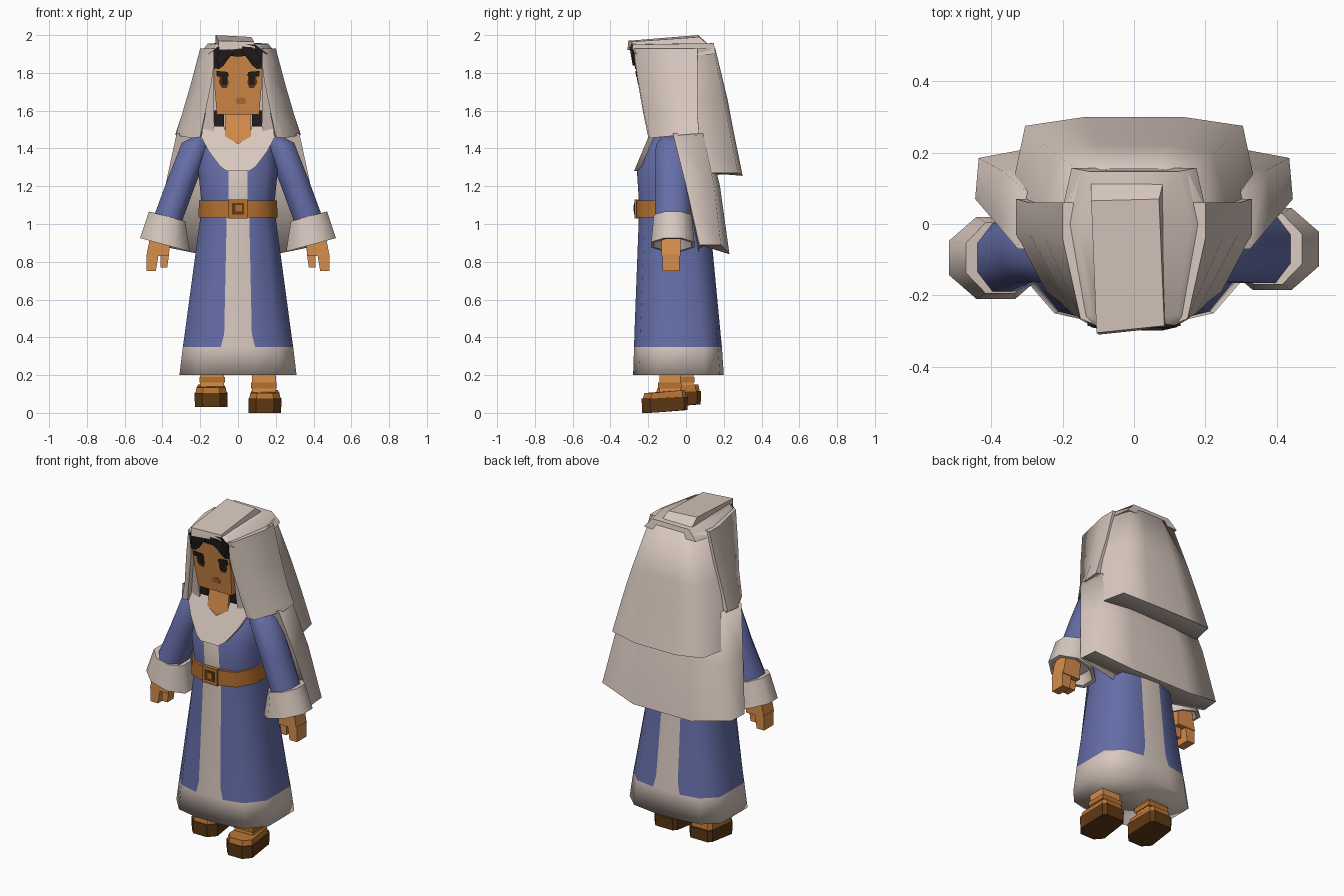
import bpy, bmesh, math
from mathutils import Vector

cube = bpy.data.objects.get("Cube")
if cube:
    bpy.data.objects.remove(cube, do_unlink=True)


def material(name, r, g, b):
    m = bpy.data.materials.new(name)
    m.use_nodes = True
    m.diffuse_color = (r, g, b, 1)
    m.node_tree.nodes["Principled BSDF"].inputs["Base Color"].default_value = (r, g, b, 1)
    return m


cream = material("cream cloth", 0.69, 0.58, 0.52)
blue = material("blue cloth", 0.13, 0.155, 0.39)
skin = material("tan skin", 0.68, 0.27, 0.07)
leather = material("brown leather", 0.47, 0.165, 0.03)
dark = material("dark leather", 0.11, 0.04, 0.007)
black = material("black hair", 0.017, 0.012, 0.012)
lips = material("lip colour", 0.50, 0.15, 0.04)


def loft(name, rings, mats, rule=None, angle=35):
    """Skin closed rings of equal length, with both ends capped."""
    bm = bmesh.new()
    rows = [[bm.verts.new(p) for p in ring] for ring in rings]
    n = len(rows[0])
    for a, b in zip(rows, rows[1:]):
        for i in range(n):
            j = (i + 1) % n
            bm.faces.new((a[i], a[j], b[j], b[i]))
    bm.faces.new(rows[0])
    bm.faces.new(rows[-1])
    bmesh.ops.recalc_face_normals(bm, faces=bm.faces)
    if rule:
        for f in bm.faces:
            f.material_index = rule(f.calc_center_median())
    mesh = bpy.data.meshes.new(name)
    bm.to_mesh(mesh)
    bm.free()
    for m in mats:
        mesh.materials.append(m)
    ob = bpy.data.objects.new(name, mesh)
    bpy.context.collection.objects.link(ob)
    bpy.ops.object.select_all(action='DESELECT')
    ob.select_set(True)
    bpy.context.view_layer.objects.active = ob
    bpy.ops.object.shade_smooth_by_angle(angle=math.radians(angle))


def rect(x0, x1, y0, y1, z):
    return [(x0, y0, z), (x1, y0, z), (x1, y1, z), (x0, y1, z)]


def box(name, x, y, z, mat):
    loft(name, [rect(*x, *y, z[0]), rect(*x, *y, z[1])], [mat])


def plate(name, outline, y_of_z, thick, mat):
    """Front facing outline of (x, z) points laid on a sloping plane."""
    loft(name, [[(x, y_of_z(z) + t, z) for x, z in outline] for t in (0, thick)], [mat])


def mirrored(half):
    """Close a ring from its +x half, listed front to back."""
    return half + [(-x, y, z) for x, y, z in reversed(half)]


def body_ring(w, yf, yb, z, stripe=0.07):
    return mirrored([(stripe, yf, z), (w * .72, yf + .03, z), (w, yf + .13, z),
                     (w, yb - .1, z), (w * .72, yb - .02, z), (stripe, yb, z)])


# Robe with pale hem and front and back stripes
loft("robe", [body_ring(.31, -.28, .20, .20, .09), body_ring(.292, -.275, .19, .35, .09),
              body_ring(.282, -.273, .183, .42, .073),
              body_ring(.20, -.25, .125, 1.03, .06), body_ring(.195, -.25, .12, 1.13, .05),
              body_ring(.21, -.26, .11, 1.28, .05), body_ring(.205, -.18, .08, 1.46, .05),
              body_ring(.13, -.14, .05, 1.50, .04)],
     [blue, cream], lambda c: int(c.z < .35 or abs(c.x) < .01), angle=100)

# Collar yoke with a notched neck
collar_y = lambda z: -.275 + max(z - 1.28, 0) * .42
for s in (-1, 1):
    plate("collar_half", [(s * x, z) for x, z in
          ((0, 1.28), (.06, 1.28), (.095, 1.305), (.155, 1.385), (.195, 1.46), (.185, 1.505),
           (.075, 1.525), (.062, 1.46), (0, 1.425))], collar_y, .03, cream)

# Belt and buckle
loft("belt", [body_ring(.21, -.262, .13, 1.035), body_ring(.206, -.262, .13, 1.125)],
     [leather], angle=60)
box("buckle", (-.05, .05), (-.272, -.25), (1.03, 1.13), leather)
box("buckle_hole", (-.032, .032), (-.275, -.268), (1.05, 1.11), dark)
box("buckle_tongue", (-.012, .02), (-.278, -.27), (1.065, 1.1), leather)


def arm_ring(s, x, z, rx, ry, y=-.07, n=8):
    u = Vector((.965, 0, .26))
    pts = []
    for i in range(n):
        a = math.tau * (i + .5) / n
        p = Vector((x, y, z)) + u * (rx * 1.08 * math.cos(a))
        pts.append((s * p.x, p.y + ry * 1.08 * math.sin(a), p.z))
    return pts


for side, s, hand_y in (("left", 1, -.07), ("right", -1, -.095)):
    # Sleeve and wide cuff
    loft(side + "_sleeve", [arm_ring(s, .18, 1.46, .04, .06), arm_ring(s, .225, 1.41, .075, .09),
                            arm_ring(s, .30, 1.22, .075, .095),
                            arm_ring(s, .37, 1.03, .075, .095, hand_y)], [blue], angle=60)
    loft(side + "_cuff", [arm_ring(s, .372, 1.04, .075, .09, hand_y),
                          arm_ring(s, .375, 1.04, .1, .1, hand_y),
                          arm_ring(s, .387, .89, .137, .115, hand_y),
                          arm_ring(s, .387, .89, .115, .1, hand_y),
                          arm_ring(s, .382, .94, .09, .08, hand_y)], [cream], angle=50)

    # Hand: palm, fingers and thumb
    def limb(name, top, bottom, y0, y1, z0, z1):
        loft(side + name, [rect(s * a, s * b, hand_y + y0, hand_y + y1, z)
                           for (a, b), z in ((bottom, z0), (top, z1))], [skin])
    limb("_palm", (.36, .46), (.365, .485), -.06, .04, .83, .96)
    limb("_fingers", (.42, .485), (.435, .485), -.055, .035, .75, .84)
    limb("_thumb", (.365, .41), (.375, .41), -.05, .01, .77, .84)

    # Leg, foot and sandal; one foot steps forward
    dy, dz = (0, 0) if s > 0 else (.07, .03)
    box(side + "_leg", sorted((s * .075, s * .2)), (-.14 + dy, -.03 + dy), (.08 + dz, .26), skin)
    box(side + "_ankle_strap", sorted((s * .07, s * .205)), (-.147 + dy, -.024 + dy),
        (.13 + dz, .16 + dz), leather)

    def sole(z, grow=0, lift=0):
        pts = ((.095, -.235), (.19, -.235), (.23, -.19), (.22, -.01),
               (.2, .01), (.085, .01), (.065, -.01), (.055, -.19))
        return [(s * (.143 + (x - .143) * (1 + grow)), -.11 + (y + .11) * (1 + grow) + dy,
                 z + dz + (lift if y > -.1 else 0)) for x, y in pts]
    loft(side + "_sandal", [sole(0, -.02, .015), sole(.075, 0, .01)], [dark])
    loft(side + "_foot", [sole(.07, -.04), sole(.105, -.12, .015)], [leather])

# Neck and head
loft("neck", [rect(-.07, .07, -.205, -.05, 1.42), rect(-.065, .065, -.175, -.05, 1.6)], [skin])
face_y = lambda z: -.215 - (z - 1.54) * .165
loft("head", [rect(-.112, .112, face_y(1.58), .02, 1.58), rect(-.124, .124, face_y(1.72), .02, 1.72),
              rect(-.124, .124, face_y(1.92), .02, 1.92)], [skin])

# Face details
for s in (-1, 1):
    def on_face(name, pts, mat, out, thick=.006):
        plate(name, [(s * x, z) for x, z in pts], lambda z: face_y(z) - out, thick, mat)
    on_face("eye", ((.05, 1.745), (.06, 1.72), (.085, 1.72), (.1, 1.745), (.098, 1.79),
                    (.055, 1.79)), dark, .004)
    on_face("pupil", ((.057, 1.735), (.088, 1.735), (.088, 1.785), (.057, 1.785)), black, .007)
    on_face("upper_lash", ((.048, 1.785), (.112, 1.78), (.114, 1.81), (.055, 1.805)), black, .009)
    # Arched fringe and locks beside the neck
    on_face("fringe", ((0, 1.885), (.04, 1.89), (.075, 1.84), (.1, 1.82), (.13, 1.825),
                       (.13, 1.92), (.09, 1.95), (0, 1.955)), black, .008, .05)
    on_face("fringe_curl", ((.02, 1.9), (.07, 1.87), (.105, 1.84), (.12, 1.88),
                            (.08, 1.935), (.02, 1.94)), black, .018, .03)
    box("hair_lock", sorted((s * .075, s * .128)), (-.185, 0), (1.515, 1.6), black)
    # Inner veil lining against the cheek
    loft("veil_lining", [[(s * x, y, z) for x, y in
                          ((.126, face_y(z) + .02), (w, face_y(z) + .03), (w, 0), (.126, 0))]
                         for z, w in ((1.48, .2), (1.9, .145))], [cream])
plate("mouth", ((-.012, 1.637), (.035, 1.635), (.045, 1.655), (.03, 1.672), (-.008, 1.665)),
      lambda z: face_y(z) - .003, .006, lips)

# Veil: crown and raised top fold
loft("veil_crown", [mirrored([(.12, -.285, 1.925), (.155, -.265, 1.90), (.21, 0, 1.89),
                              (.175, .157, 1.90)]),
                    mirrored([(.09, -.28, 1.955), (.12, -.255, 1.95), (.16, 0, 1.955),
                              (.125, .147, 1.957)])], [cream], angle=60)
loft("veil_top_fold", [[(-.1, -.31, 1.92), (.09, -.29, 1.93), (.085, .13, 1.94), (-.12, .13, 1.94)],
                       [(-.105, -.305, 1.97), (.085, -.285, 1.965), (.07, .07, 1.99),
                        (-.12, .065, 2.0)]], [cream])

# Veil: side drapes framing the face
for s in (-1, 1):
    drape = [[(.115, -.28, 1.93), (.15, -.265, 1.93), (.20, -.04, 1.93), (.20, .06, 1.93), (.14, .06, 1.93)],
             [(.14, -.255, 1.75), (.175, -.25, 1.75), (.253, -.03, 1.73), (.25, .06, 1.73), (.14, .06, 1.75)],
             [(.175, -.225, 1.58), (.205, -.22, 1.58), (.297, -.02, 1.58), (.295, .06, 1.58), (.15, .06, 1.6)],
             [(.20, -.20, 1.46), (.245, -.19, 1.455), (.33, -.03, 1.47), (.33, .07, 1.48), (.17, .07, 1.5)]]
    loft("veil_drape", [[(s * x, y, z) for x, y, z in r] for r in drape], [cream], angle=60)


# Veil: two overlapping back layers
def back_ring(wf, yf, wb, yb, z, bulge=0.0, sag=0.0):
    return mirrored([(wb * .45, yf, z - sag), (wf, yf, z), (wb, yb, z),
                     (wb * .45, yb + bulge, z - sag)])


loft("veil_upper_back", [back_ring(.20, .01, .15, .145, 1.93, .01),
                         back_ring(.265, .02, .222, .20, 1.66, .02),
                         back_ring(.305, .04, .26, .23, 1.5, .02),
                         back_ring(.34, .11, .305, .275, 1.27, .025, .015)], [cream], angle=80)
loft("veil_lower_back", [back_ring(.325, -.07, .30, .09, 1.48, .02),
                         back_ring(.385, 0, .37, .15, 1.2, .03),
                         back_ring(.445, .07, .435, .185, .89, .045, .05)], [cream], angle=80)
